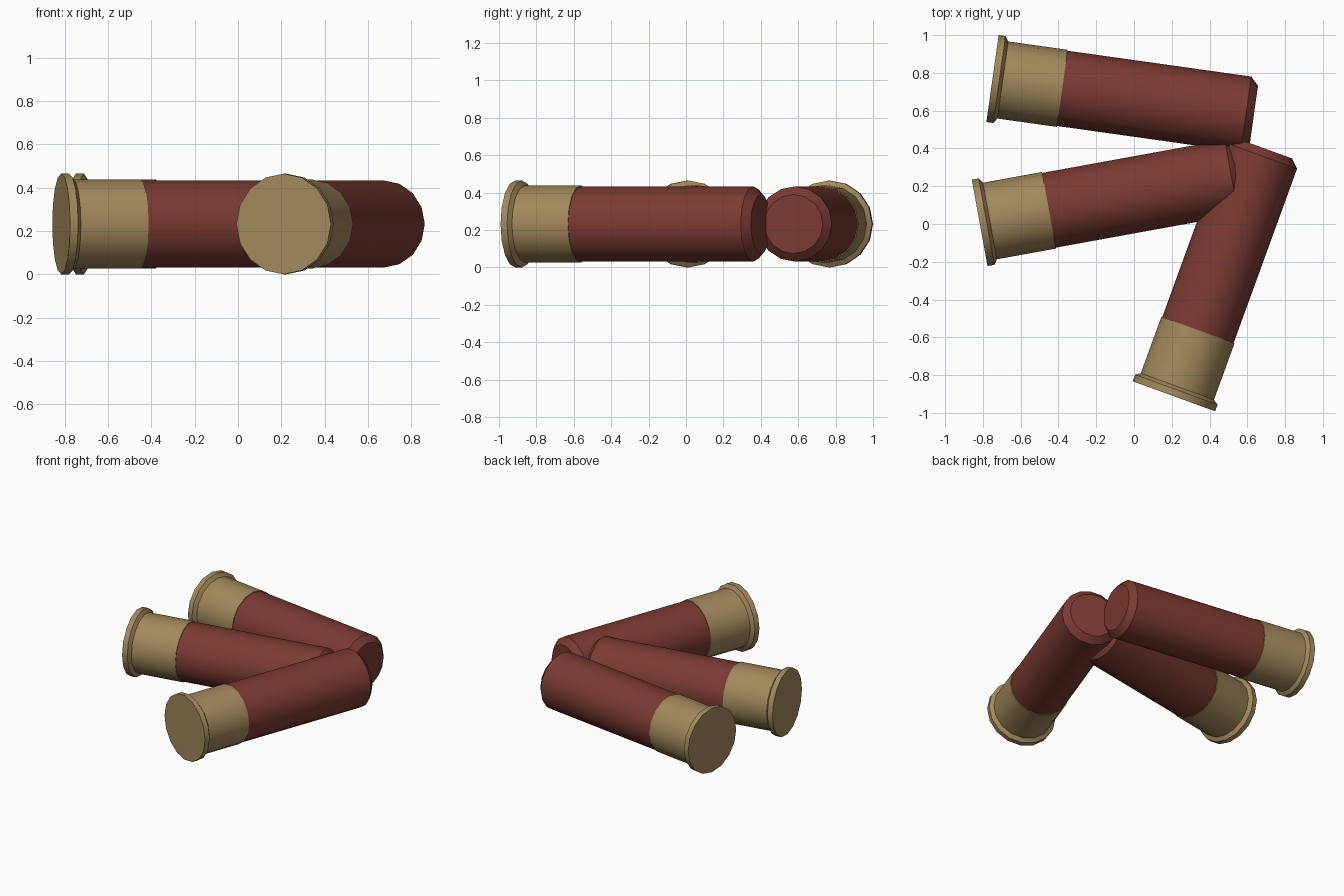
import bpy
import bmesh
import math
from mathutils import Matrix, Vector

if "Cube" in bpy.data.objects:
    bpy.data.objects.remove(bpy.data.objects["Cube"])

SIDES = 16
AXIS_Z = 0.2325


def material(name, rgb):
    mat = bpy.data.materials.new(name)
    mat.diffuse_color = (*rgb, 1.0)
    mat.use_nodes = True
    mat.node_tree.nodes["Principled BSDF"].inputs["Base Color"].default_value = mat.diffuse_color
    return mat


brass = material("brass", (0.36, 0.25, 0.105))
red = material("dark red", (0.195, 0.043, 0.031))


def lathe(name, profile, mat, placement):
    """Closed solid turned around local z from (radius, height) points."""
    bm = bmesh.new()
    rings = []
    for r, h in profile:
        rings.append([bm.verts.new((r * math.cos(a), r * math.sin(a), h))
                      for a in (2 * math.pi * i / SIDES for i in range(SIDES))])
    for low, high in zip(rings, rings[1:]):
        for i in range(SIDES):
            j = (i + 1) % SIDES
            bm.faces.new((low[i], low[j], high[j], high[i]))
    bm.faces.new(rings[0][::-1])
    bm.faces.new(rings[-1])
    mesh = bpy.data.meshes.new(name)
    bm.to_mesh(mesh)
    bm.free()
    mesh.materials.append(mat)
    obj = bpy.data.objects.new(name, mesh)
    bpy.context.collection.objects.link(obj)
    obj.matrix_world = placement
    bpy.ops.object.select_all(action='DESELECT')
    obj.select_set(True)
    bpy.context.view_layer.objects.active = obj
    bpy.ops.object.shade_smooth_by_angle(angle=math.radians(30))
    return obj


# Rimmed metal head and crimped tube, as (radius, distance from base)
HEAD = [(0.2325, 0.0), (0.2325, 0.037), (0.206, 0.055), (0.206, 0.373)]
TUBE = [(0.201, 0.36), (0.201, 1.355), (0.158, 1.397)]

# Lying cartridges: base centre x, y and heading in degrees
CARTRIDGES = {
    "back": (-0.749, 0.770, -8.0),
    "middle": (-0.817, 0.006, 10.3),
    "front": (0.211, -0.912, 70.0),
}

for label, (x, y, heading) in CARTRIDGES.items():
    place = (Matrix.Translation(Vector((x, y, AXIS_Z)))
             @ Matrix.Rotation(math.radians(heading), 4, 'Z')
             @ Matrix.Rotation(math.radians(90), 4, 'Y'))
    lathe(label + "_cartridge_head", HEAD, brass, place)
    lathe(label + "_cartridge_tube", TUBE, red, place)
